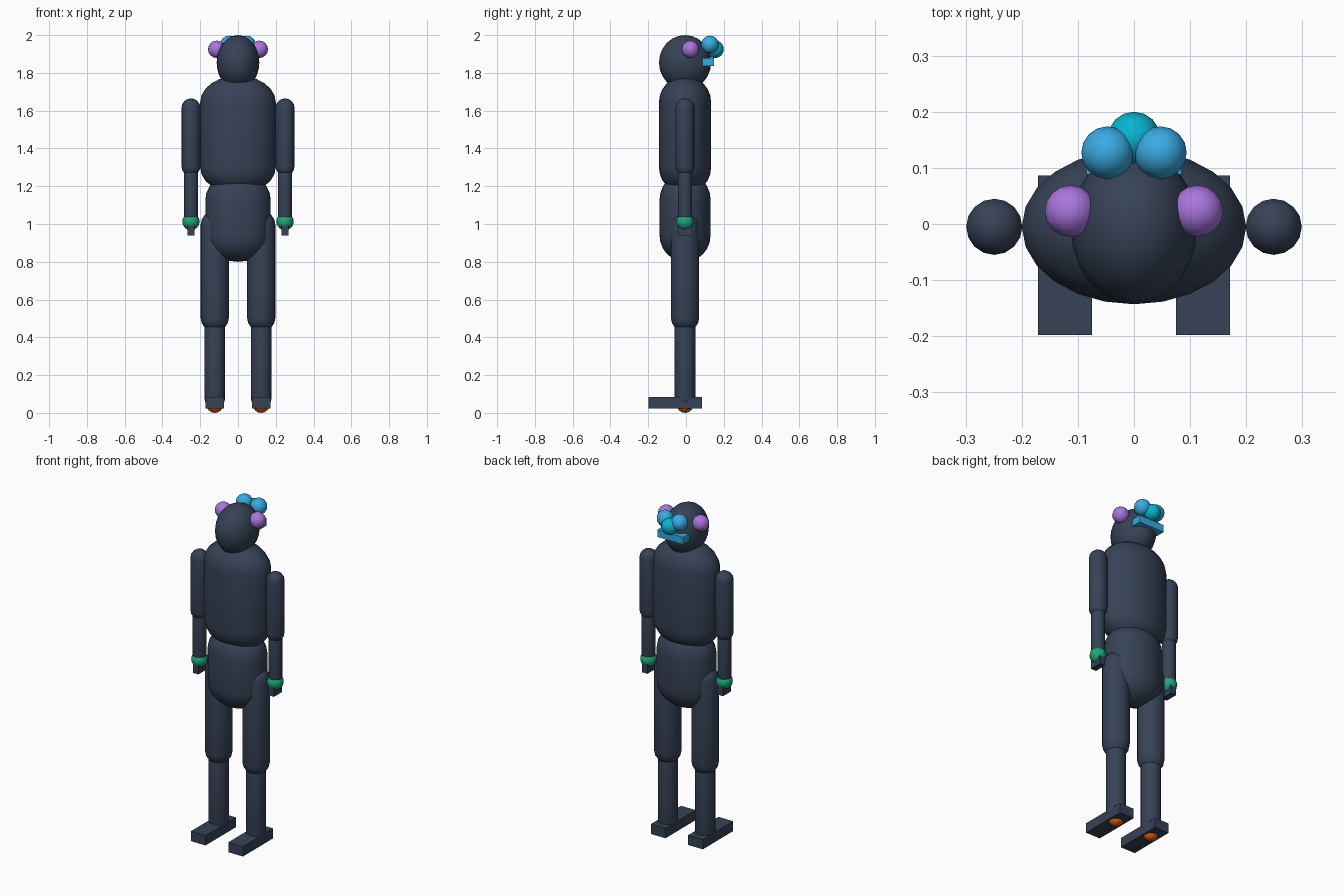
import bpy, bmesh
from math import sin, cos, pi
from mathutils import Vector

if "Cube" in bpy.data.objects:
    bpy.data.objects.remove(bpy.data.objects["Cube"], do_unlink=True)

AXIS_Y = -0.005  # the body's vertical axis sits slightly forward


def material(name, rgb):
    """Flat material from an 8-bit sRGB colour."""
    lin = [((c / 255 + 0.055) / 1.055) ** 2.4 for c in rgb]
    mat = bpy.data.materials.new(name)
    mat.use_nodes = True
    mat.diffuse_color = (*lin, 1)
    bsdf = next(n for n in mat.node_tree.nodes if n.type == "BSDF_PRINCIPLED")
    bsdf.inputs["Base Color"].default_value = (*lin, 1)
    return mat


slate = material("dark slate", (54, 66, 86))
purple = material("soft purple", (170, 117, 222))
blue = material("sky blue", (57, 170, 226))
teal = material("teal", (8, 180, 208))
green = material("green", (30, 168, 122))
orange = material("orange", (222, 95, 18))


def finish(bm, name, mat, smooth):
    mesh = bpy.data.meshes.new(name)
    bmesh.ops.recalc_face_normals(bm, faces=bm.faces[:])
    for face in bm.faces:
        face.smooth = smooth
    bm.to_mesh(mesh)
    bm.free()
    mesh.materials.append(mat)
    obj = bpy.data.objects.new(name, mesh)
    bpy.context.collection.objects.link(obj)
    return obj


def capsule(name, mat, x, y, low, high, rx, ry=None, rz=None, segments=16):
    """Vertical capsule; low and high are the centres of its end caps."""
    ry, rz = ry or rx, rz or rx
    steps = segments // 4
    profile = [(cos(a), low + rz * sin(a))
               for a in (pi / 2 * (i / steps - 1) for i in range(steps + 1))]
    profile += [(cos(a), high + rz * sin(a))
                for a in (pi / 2 * i / steps for i in range(steps + 1))]
    bm = bmesh.new()
    verts = [bm.verts.new((r, 0, z)) for r, z in profile]
    edges = [bm.edges.new(pair) for pair in zip(verts, verts[1:])]
    bmesh.ops.spin(bm, geom=verts + edges, cent=(0, 0, 0), axis=(0, 0, 1),
                   angle=2 * pi, steps=segments)
    bmesh.ops.remove_doubles(bm, verts=bm.verts[:], dist=0.0001)
    bmesh.ops.scale(bm, vec=(rx, ry, 1), verts=bm.verts[:])
    bmesh.ops.translate(bm, vec=(x, y, 0), verts=bm.verts[:])
    return finish(bm, name, mat, True)


def ball(name, mat, x, y, z, r):
    return capsule(name, mat, x, y, z, z, r)


def box(name, mat, low, high):
    low, high = Vector(low), Vector(high)
    bm = bmesh.new()
    bmesh.ops.create_cube(bm, size=1)
    bmesh.ops.scale(bm, vec=high - low, verts=bm.verts[:])
    bmesh.ops.translate(bm, vec=(low + high) / 2, verts=bm.verts[:])
    return finish(bm, name, mat, False)


# Head and trunk
capsule("head", slate, 0, AXIS_Y, 1.855, 1.855, 0.113, 0.138, 0.145, segments=24)
capsule("chest", slate, 0, AXIS_Y, 1.30, 1.645, 0.20, 0.138, 0.14, segments=24)
capsule("pelvis", slate, 0, AXIS_Y, 0.94, 1.13, 0.173, 0.135, 0.14, segments=24)

# Balls and bar at the back of the head
ball("rear_centre_ball", teal, 0, 0.153, 1.925, 0.047)
box("rear_bar", blue, (-0.085, 0.088, 1.837), (0.085, 0.148, 1.88))

for side, s in (("left", 1), ("right", -1)):
    ball(side + "_rear_ball", blue, s * 0.047, 0.127, 1.95, 0.047)
    ball(side + "_temple_ball", purple, s * 0.113, 0.023, 1.925, 0.046)

    # Arm
    x = s * 0.249
    capsule(side + "_upper_arm", slate, x, AXIS_Y, 1.305, 1.615, 0.05)
    capsule(side + "_forearm", slate, x, AXIS_Y, 1.025, 1.30, 0.038)
    ball(side + "_wrist_ball", green, x, AXIS_Y, 1.013, 0.046)
    box(side + "_hand", slate, (x - 0.018, AXIS_Y - 0.038, 0.94),
        (x + 0.018, AXIS_Y + 0.038, 1.0))

    # Leg
    x = s * 0.123
    capsule(side + "_thigh", slate, x, AXIS_Y, 0.505, 0.995, 0.075)
    capsule(side + "_shin", slate, x, AXIS_Y, 0.08, 0.50, 0.055)
    ball(side + "_ankle_ball", orange, x, AXIS_Y, 0.045, 0.045)
    box(side + "_foot", slate, (x - 0.048, -0.198, 0.024), (x + 0.048, 0.086, 0.083))
